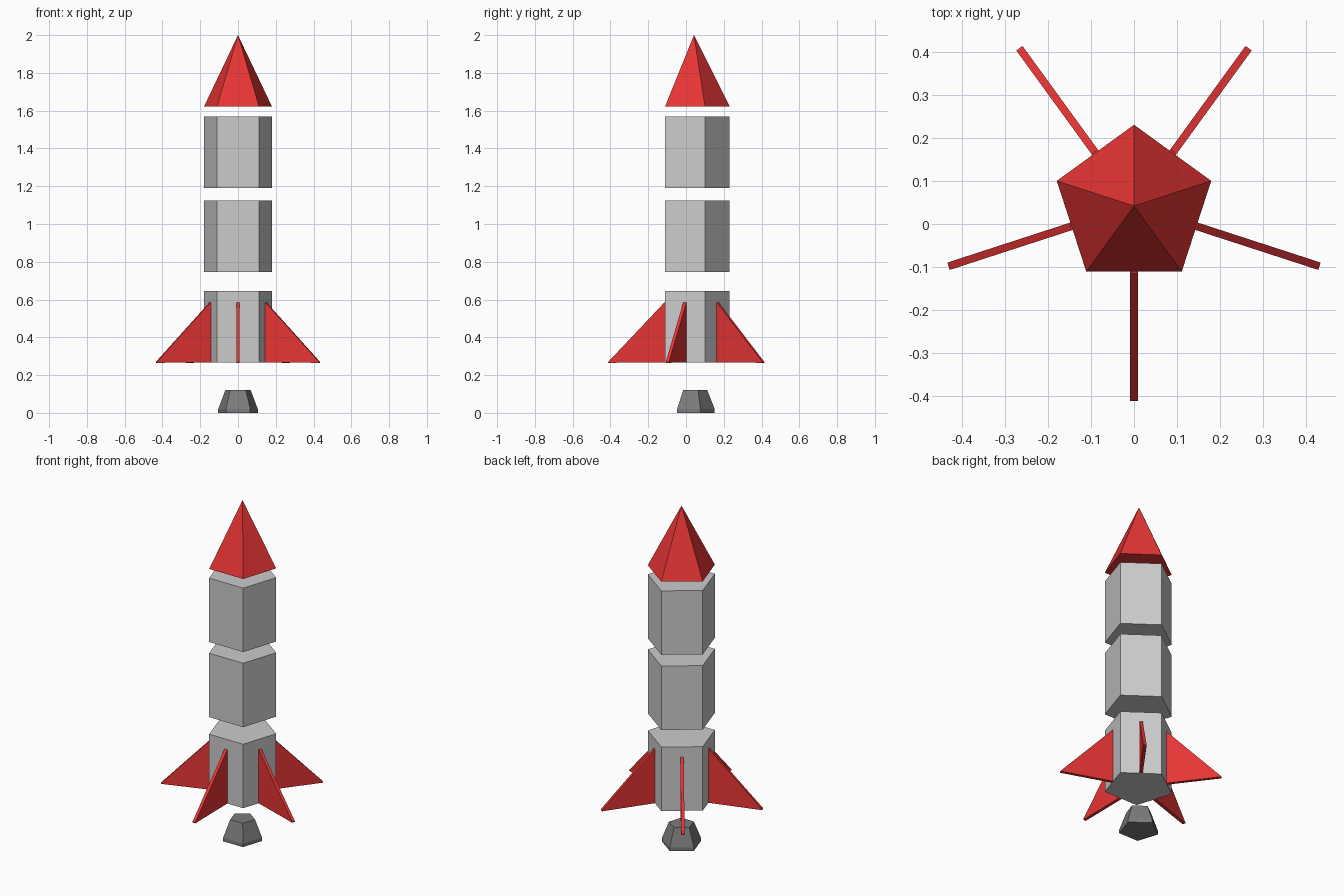
import bpy
import bmesh
from math import cos, sin, radians
from mathutils import Vector

if "Cube" in bpy.data.objects:
    bpy.data.objects.remove(bpy.data.objects["Cube"])

AXIS_Y = 0.042   # rocket axis, offset because the pentagon is asymmetric
SIDES = 5
BODY_R = 0.189


def material(name, color):
    mat = bpy.data.materials.new(name)
    mat.diffuse_color = (*color, 1)
    mat.use_nodes = True
    mat.node_tree.nodes["Principled BSDF"].inputs["Base Color"].default_value = mat.diffuse_color
    return mat


red = material("red_paint", (0.80, 0.035, 0.035))
dark = material("dark_metal", (0.20, 0.20, 0.20))


def finish(name, bm, mat=None):
    bmesh.ops.recalc_face_normals(bm, faces=bm.faces)
    mesh = bpy.data.meshes.new(name)
    bm.to_mesh(mesh)
    bm.free()
    obj = bpy.data.objects.new(name, mesh)
    obj.location.y = AXIS_Y
    bpy.context.collection.objects.link(obj)
    if mat:
        mesh.materials.append(mat)
    return obj


def pentagon_loft(name, profile, mat=None):
    """Five-sided solid through (radius, z) rings; radius 0 makes a point."""
    bm = bmesh.new()
    rings = []
    for r, z in profile:
        if r == 0:
            rings.append([bm.verts.new((0, 0, z))] * SIDES)
            continue
        angles = [radians(90 + 360 / SIDES * i) for i in range(SIDES)]
        rings.append([bm.verts.new((r * cos(a), r * sin(a), z)) for a in angles])
    for low, high in zip(rings, rings[1:]):
        for i in range(SIDES):
            j = (i + 1) % SIDES
            corners = [low[i], low[j], high[j], high[i]]
            bm.faces.new(list(dict.fromkeys(corners)))
    for ring in (rings[0], rings[-1]):
        if len(set(ring)) == SIDES:
            bm.faces.new(ring)
    return finish(name, bm, mat)


def fin(name, angle):
    """Thin triangular plate pointing outward from a body face."""
    bm = bmesh.new()
    t = 0.018
    outline = [(0.150, 0.268), (0.454, 0.265), (0.454, 0.270), (0.156, 0.585), (0.150, 0.585)]
    face = bm.faces.new([bm.verts.new((r, -t / 2, z)) for r, z in outline])
    ext = bmesh.ops.extrude_face_region(bm, geom=[face])
    moved = [v for v in ext["geom"] if isinstance(v, bmesh.types.BMVert)]
    bmesh.ops.translate(bm, verts=moved, vec=Vector((0, t, 0)))
    if face.is_valid is False or len(bm.faces) < len(outline) + 2:
        bm.faces.new([v for v in bm.verts if v not in moved])
    obj = finish(name, bm, red)
    obj.rotation_euler.z = angle


# Engine nozzle with a short straight lip
pentagon_loft("engine_nozzle", [(0.11, 0), (0.11, 0.02), (0.07, 0.122)], dark)

# Three separate body stages
for name, z0, z1 in (("lower_stage", 0.267, 0.645),
                     ("middle_stage", 0.746, 1.124),
                     ("upper_stage", 1.19, 1.568)):
    pentagon_loft(name, [(BODY_R, z0), (BODY_R, z1)])

# Pointed nose
pentagon_loft("nose_cone", [(BODY_R, 1.622), (0, 2.0)], red)

# One fin centred on each body face
for k in range(SIDES):
    fin(f"fin_{k + 1}", radians(-90 + 360 / SIDES * k))
